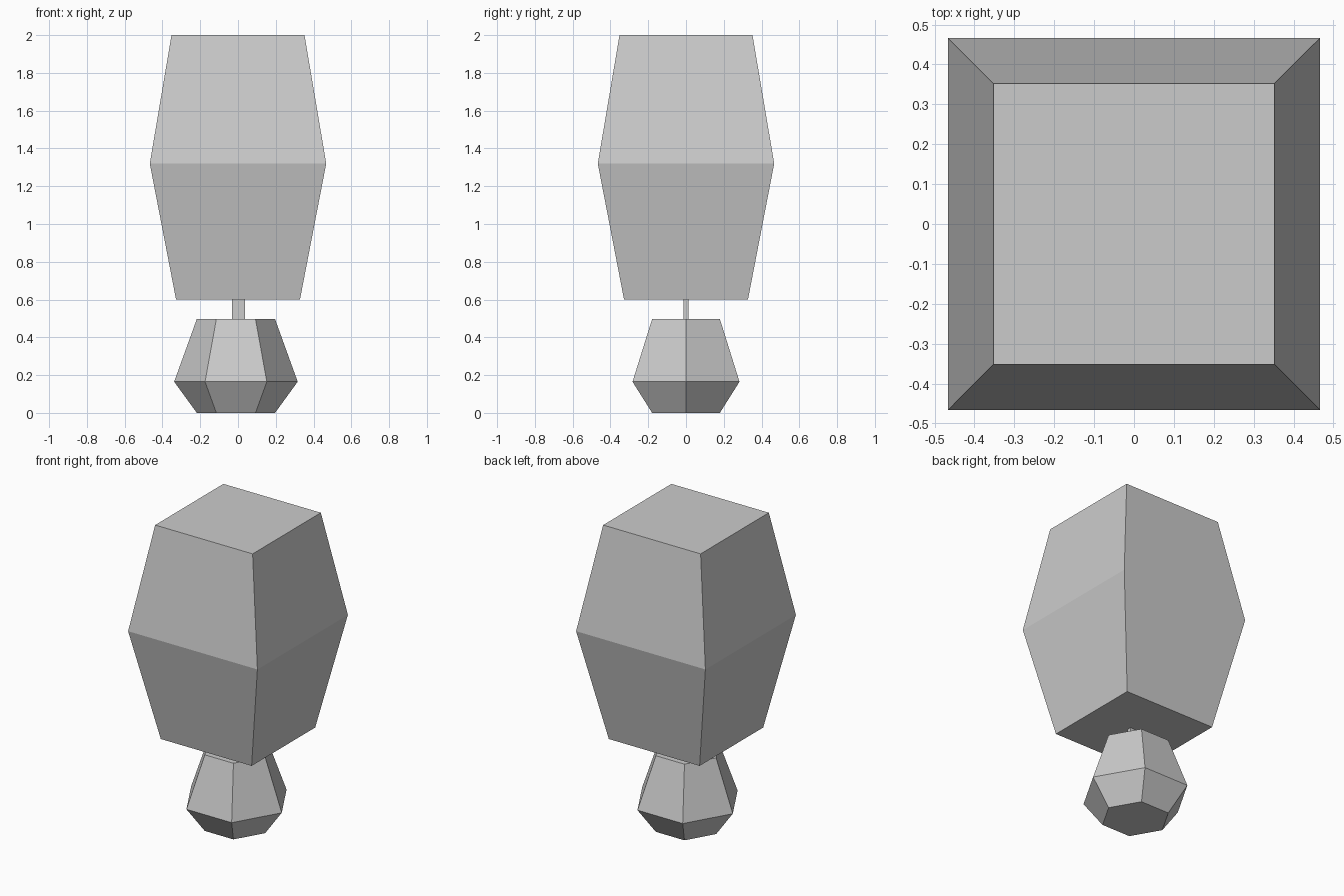
import bpy, bmesh
from math import cos, sin, pi

if "Cube" in bpy.data.objects:
    bpy.data.objects.remove(bpy.data.objects["Cube"])


def lofted(name, sides, rings, turn=0.0, centre=(0.0, 0.0)):
    """Closed flat-faced solid through regular polygon rings of (radius, z)."""
    bm = bmesh.new()
    loops = []
    for r, z in rings:
        angles = [turn + 2 * pi * i / sides for i in range(sides)]
        loops.append([bm.verts.new((centre[0] + r * cos(a), centre[1] + r * sin(a), z))
                      for a in angles])
    for low, high in zip(loops, loops[1:]):
        for i in range(sides):
            j = (i + 1) % sides
            bm.faces.new((low[i], low[j], high[j], high[i]))
    bm.faces.new(loops[0][::-1])
    bm.faces.new(loops[-1])
    mesh = bpy.data.meshes.new(name)
    bm.to_mesh(mesh)
    bm.free()
    obj = bpy.data.objects.new(name, mesh)
    bpy.context.collection.objects.link(obj)
    return obj


# Hexagonal base, corners pointing along x
lofted("lamp_base", 6, [(0.207, 0), (0.327, 0.165), (0.207, 0.497)], centre=(-0.011, 0))

# Square shade, widest in the middle (half widths turned into corner radii)
shade = [(0.328, 0.6), (0.467, 1.32), (0.352, 2.0)]
lofted("lamp_shade", 4, [(half * 2 ** 0.5, z) for half, z in shade], turn=pi / 4)

# Thin flat stem between base and shade
bpy.ops.mesh.primitive_cube_add(size=1, location=(0.002, -0.001, 0.5485))
stem = bpy.context.object
stem.name = "lamp_stem"
stem.scale = (0.07, 0.027, 0.103)
